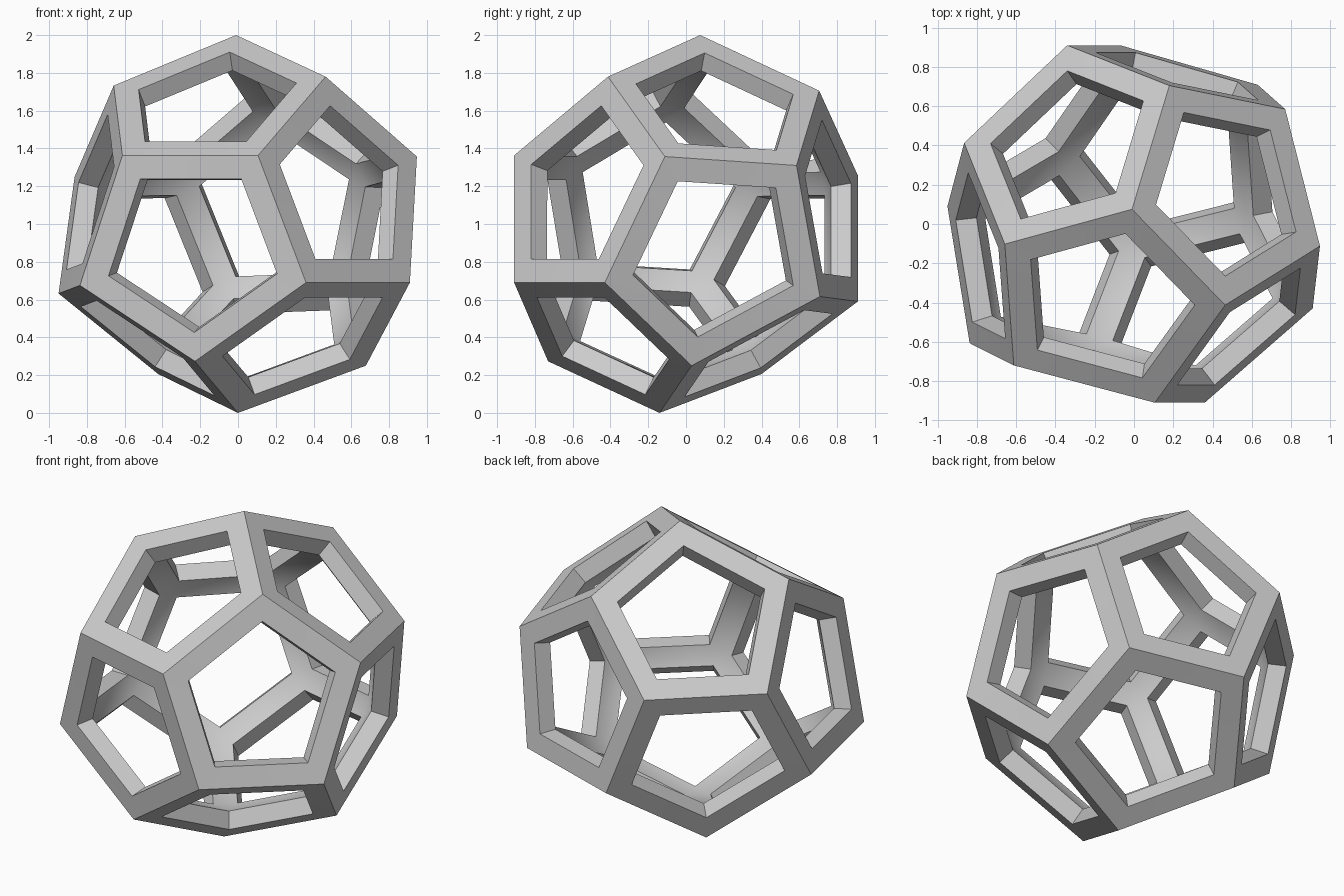
import bpy, bmesh, math
from mathutils import Vector

if "Cube" in bpy.data.objects:
    bpy.data.objects.remove(bpy.data.objects["Cube"])

HOLE = 0.745    # opening size relative to each face
DEPTH = 0.11    # strut depth

# Corner points of the slightly irregular dodecahedron
corners = [Vector(c) for c in (
    (-.01, .075, 2.0), (-.658, -.102, 1.733), (.464, -.413, 1.78), (.18, .705, 1.706),
    (-.612, -.72, 1.363), (.106, -.91, 1.363), (.36, -.91, .69), (-.228, -.73, .273),
    (-.837, -.607, .675), (-.95, .09, .632), (.947, -.112, 1.357), (.91, -.43, .69),
    (.77, .585, 1.31), (.63, .709, .616), (.677, .03, .25), (0, -.14, 0),
    (-.34, .91, 1.257), (-.07, .91, .59), (-.865, .413, 1.25), (-.423, .40, .206))]
centre = Vector((0, 0, 1))
near = [[j for j, b in enumerate(corners) if j != i and (a - b).length < 0.92]
        for i, a in enumerate(corners)]

# Pentagons are the closed walks of five struts
faces = {}


def walk(path):
    if len(path) == 5:
        if path[0] in near[path[-1]]:
            faces.setdefault(frozenset(path), path)
        return
    for n in near[path[-1]]:
        if n not in path:
            walk(path + [n])


for i in range(len(corners)):
    walk([i])

bm = bmesh.new()
outer = [bm.verts.new(c) for c in corners]
edge_inner, corner_inner = {}, {}

# Outer rims and opening walls of every pentagon
for loop in faces.values():
    pts = [corners[i] for i in loop]
    mid = sum(pts, Vector()) / 5
    normal = sum(((pts[k] - mid).cross(pts[(k + 1) % 5] - mid) for k in range(5)), Vector()).normalized()
    if normal.dot(mid - centre) < 0:
        normal.negate()
    rim, inner = [], []
    for p in pts:
        r = mid + (p - mid) * HOLE
        inward = (normal * 0.65 + (r - centre).normalized() * 0.35)
        rim.append(bm.verts.new(r))
        inner.append(bm.verts.new(r - inward * DEPTH))
    for k in range(5):
        n = (k + 1) % 5
        a, b = loop[k], loop[n]
        bm.faces.new((outer[a], outer[b], rim[n], rim[k]))
        bm.faces.new((rim[k], rim[n], inner[n], inner[k]))
        corner_inner.setdefault(a, []).append(inner[k])
        edge_inner.setdefault(frozenset((a, b)), []).append({a: inner[k], b: inner[n]})

# Flat inner strut faces and the triangles where three struts meet
for key, (f, g) in edge_inner.items():
    a, b = key
    bm.faces.new((f[a], f[b], g[b], g[a]))
for tri in corner_inner.values():
    bm.faces.new(tri)
bmesh.ops.recalc_face_normals(bm, faces=bm.faces)

mesh = bpy.data.meshes.new("dodecahedron_frame")
bm.to_mesh(mesh)
bm.free()
frame = bpy.data.objects.new("dodecahedron_frame", mesh)
bpy.context.collection.objects.link(frame)
bpy.context.view_layer.objects.active = frame
frame.select_set(True)
bpy.ops.object.shade_smooth_by_angle(angle=math.radians(30))
